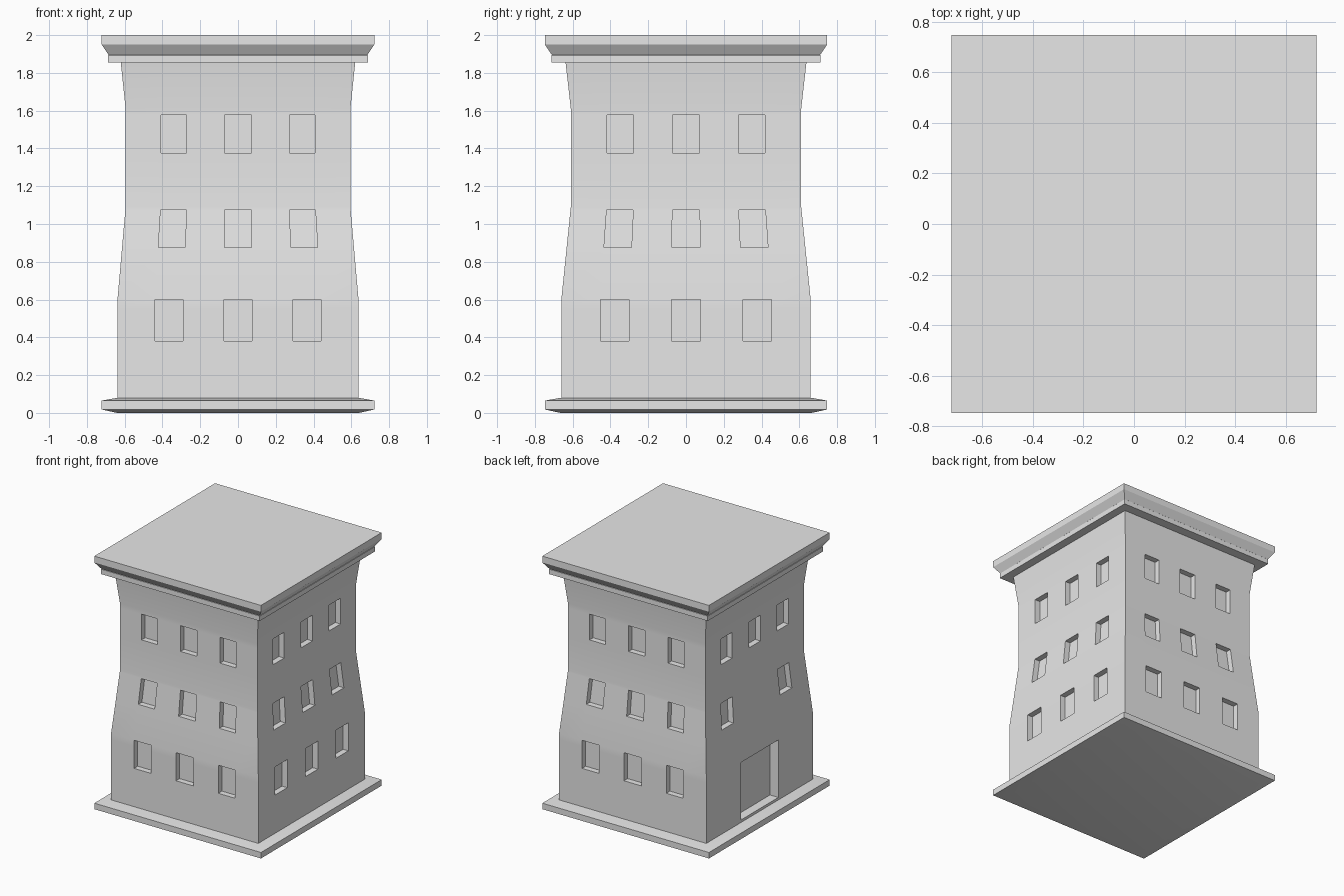
import bpy, bmesh
from mathutils import Vector

cube = bpy.data.objects.get("Cube")
if cube:
    bpy.data.objects.remove(cube, do_unlink=True)

# One stone colour for the whole building
stone = bpy.data.materials.new("pale_stone")
stone.use_nodes = True
GREY = (0.8, 0.8, 0.8, 1)
stone.diffuse_color = GREY
stone.node_tree.nodes["Principled BSDF"].inputs["Base Color"].default_value = GREY

DEEPER = 0.025   # the building is slightly deeper than wide
RECESS = 0.045


def finish(name, bm):
    bmesh.ops.remove_doubles(bm, verts=bm.verts, dist=0.0001)
    mesh = bpy.data.meshes.new(name)
    bm.to_mesh(mesh)
    bm.free()
    mesh.materials.append(stone)
    obj = bpy.data.objects.new(name, mesh)
    bpy.context.collection.objects.link(obj)
    bpy.ops.object.select_all(action='DESELECT')
    obj.select_set(True)
    bpy.context.view_layer.objects.active = obj
    bpy.ops.object.shade_smooth_by_angle()
    return obj


def moulding(name, profile):
    """Rectangular moulding lofted through (half width, height) steps."""
    bm = bmesh.new()
    rings = []
    for w, z in profile:
        d = w + DEEPER
        rings.append([bm.verts.new(c) for c in
                      ((-w, -d, z), (w, -d, z), (w, d, z), (-w, d, z))])
    for low, high in zip(rings, rings[1:]):
        for i in range(4):
            j = (i + 1) % 4
            bm.faces.new((low[i], low[j], high[j], high[i]))
    bm.faces.new(reversed(rings[0]))
    bm.faces.new(rings[-1])
    return finish(name, bm)


# Wall outline: height, half width, half depth
OUTLINE = [(0.07, 0.638, 0.66), (0.6, 0.638, 0.66), (1.09, 0.595, 0.61),
           (1.61, 0.595, 0.61), (1.86, 0.621, 0.638)]


def half_size(z):
    for (z0, x0, y0), (z1, x1, y1) in zip(OUTLINE, OUTLINE[1:]):
        if z <= z1:
            t = (z - z0) / (z1 - z0)
            return x0 + (x1 - x0) * t, y0 + (y1 - y0) * t
    return OUTLINE[-1][1:]


def wall_point(normal, u, z):
    hx, hy = half_size(z)
    nx, ny = normal
    return Vector((hx * (nx - ny * u), hy * (ny + nx * u), z))


# Openings as (u0, u1, z0, z1), u being a fraction of the half wall
COLUMNS = [(-0.687, -0.457), (-0.118, 0.118), (0.457, 0.687)]
STOREYS = [(0.38, 0.6), (0.875, 1.073), (1.375, 1.577)]
DOOR = (-0.35, 0.35, 0.1, 0.55)
windows = [c + s for s in STOREYS for c in COLUMNS]
# The door side has no ground windows and none straight above the door
door_side = [DOOR] + [w for w in windows[3:] if w != COLUMNS[1] + STOREYS[1]]


def add_wall(bm, normal, openings):
    def quad(points):
        bm.faces.new([bm.verts.new(p) for p in points])

    us = sorted({-1, 1} | {u for o in openings for u in o[:2]})
    zs = sorted({s[0] for s in OUTLINE} | {z for s in STOREYS for z in s}
                | set(DOOR[2:]))
    # Plain wall cells around the openings
    for u0, u1 in zip(us, us[1:]):
        for z0, z1 in zip(zs, zs[1:]):
            um, zm = (u0 + u1) / 2, (z0 + z1) / 2
            if any(a < um < b and c < zm < d for a, b, c, d in openings):
                continue
            quad([wall_point(normal, u, z) for u, z in
                  ((u0, z0), (u1, z0), (u1, z1), (u0, z1))])
    # Recessed panes with their reveals
    inward = Vector((-normal[0], -normal[1], 0))
    for u0, u1, z0, z1 in openings:
        depth = RECESS * 1.6 if z0 == DOOR[2] else RECESS
        rim = [wall_point(normal, u, z) for u, z in
               ((u0, z0), (u1, z0), (u1, z1), (u0, z1))]
        pane = [p + inward * depth for p in rim]
        quad(pane)
        for i in range(4):
            j = (i + 1) % 4
            quad((rim[i], rim[j], pane[j], pane[i]))


bm = bmesh.new()
for normal in ((0, -1), (1, 0), (0, 1)):
    add_wall(bm, normal, windows)
add_wall(bm, (-1, 0), door_side)
finish("walls", bm)

# Base slab with bevelled top and bottom
moulding("plinth", [(0.64, 0), (0.722, 0.018), (0.722, 0.065), (0.638, 0.08)])

# Lower band, sloped cove and roof slab
moulding("cornice", [(0.6, 1.855), (0.687, 1.855), (0.687, 1.893),
                     (0.685, 1.895), (0.722, 1.95), (0.722, 2.0)])
